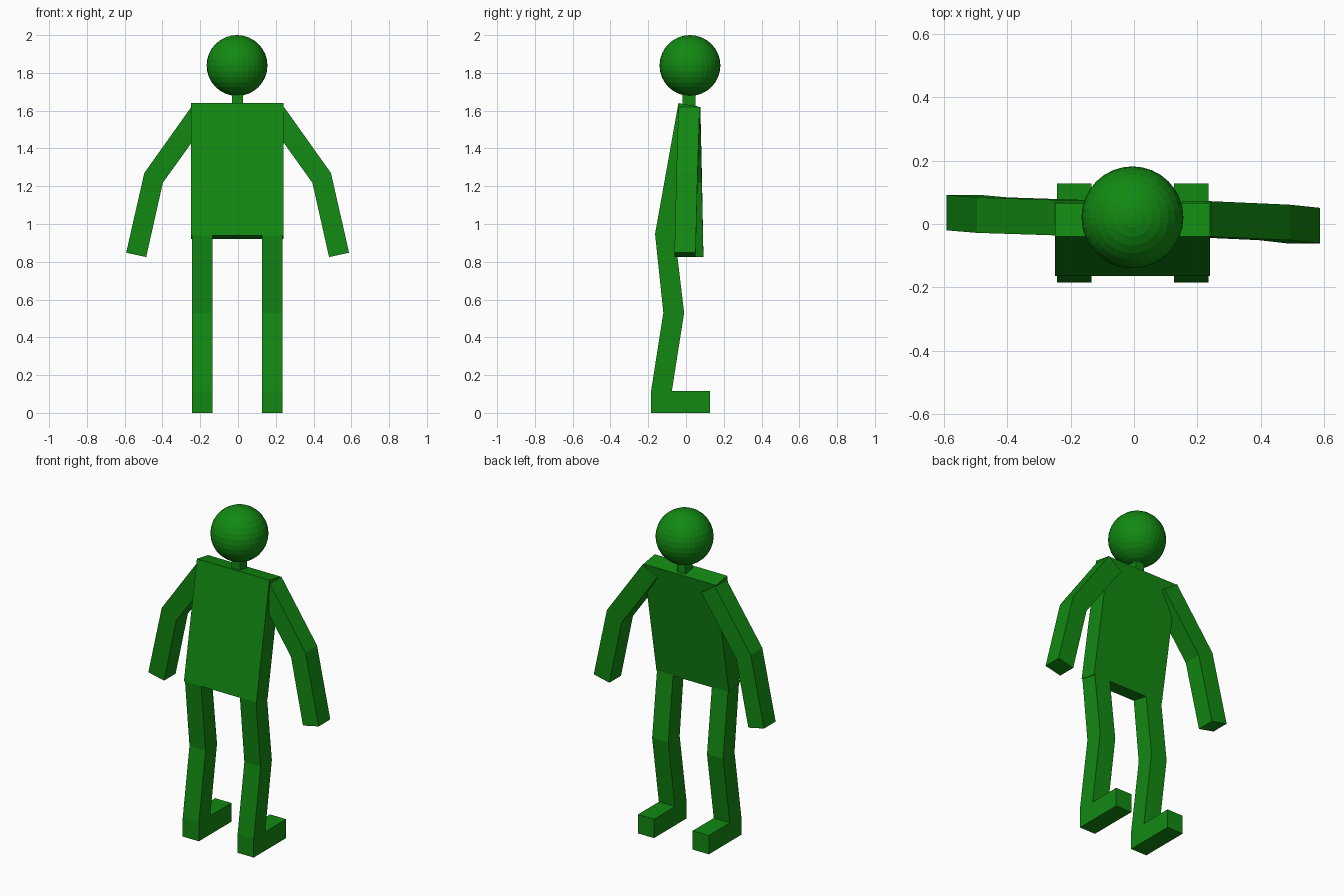
import bpy
import bmesh
from mathutils import Vector

if "Cube" in bpy.data.objects:
    bpy.data.objects.remove(bpy.data.objects["Cube"])

green = bpy.data.materials.new("leaf green")
green.diffuse_color = (0.006, 0.25, 0.006, 1)
green.use_nodes = True
green.node_tree.nodes["Principled BSDF"].inputs["Base Color"].default_value = green.diffuse_color


def finish(name, bm):
    bmesh.ops.recalc_face_normals(bm, faces=bm.faces)
    mesh = bpy.data.meshes.new(name)
    bm.to_mesh(mesh)
    bm.free()
    mesh.materials.append(green)
    obj = bpy.data.objects.new(name, mesh)
    bpy.context.collection.objects.link(obj)
    return obj


def limb(name, side_a, side_b):
    """Box strip through paired cross-sections: each side lists (front, back) edge points."""
    bm = bmesh.new()
    rings = []
    for (a0, a1), (b0, b1) in zip(side_a, side_b):
        rings.append([bm.verts.new(Vector(p)) for p in (a0, a1, b1, b0)])
    for r, s in zip(rings, rings[1:]):
        for i in range(4):
            j = (i + 1) % 4
            bm.faces.new((r[i], r[j], s[j], s[i]))
    bm.faces.new(rings[0])
    bm.faces.new(rings[-1][::-1])
    return finish(name, bm)


def side_extrusion(name, profile, x0, x1):
    """Extrude a (y, z) side profile from x0 to x1."""
    bm = bmesh.new()
    face = bm.faces.new([bm.verts.new((x0, y, z)) for y, z in profile])
    ext = bmesh.ops.extrude_face_region(bm, geom=[face])
    verts = [v for v in ext["geom"] if isinstance(v, bmesh.types.BMVert)]
    bmesh.ops.translate(bm, verts=verts, vec=(x1 - x0, 0, 0))
    return finish(name, bm)


# Leaning torso and short neck
side_extrusion("torso", [(-0.04, 1.64), (0.067, 1.622), (-0.058, 0.92), (-0.165, 0.94)], -0.25, 0.24)
side_extrusion("neck", [(-0.018, 1.60), (0.05, 1.60), (0.05, 1.70), (-0.018, 1.70)], -0.032, 0.026)

# Round faceted head
bm = bmesh.new()
bmesh.ops.create_uvsphere(bm, u_segments=32, v_segments=16, radius=0.161)
bmesh.ops.translate(bm, verts=bm.verts, vec=(-0.005, 0.021, 1.839))
finish("head", bm)

# Bent legs with feet
leg = [(-0.163, 0.94), (-0.12, 0.53), (-0.185, 0.115), (-0.185, 0), (0.128, 0),
       (0.128, 0.115), (-0.075, 0.115), (-0.01, 0.53), (-0.057, 0.925)]
side_extrusion("left_leg", leg, -0.244, -0.135)
side_extrusion("right_leg", leg, 0.127, 0.236)

# Bent arms: outer and inner edges at shoulder, elbow and hand, with a slight yaw
outer = [(0.243, 1.62), (0.492, 1.27), (0.588, 0.848)]
inner = [(0.152, 1.556), (0.394, 1.218), (0.482, 0.825)]
for name, sign, shift, depth in (("right_arm", 1, 0.0, (0.016, 0.005, -0.005)),
                                 ("left_arm", -1, 0.004, (0.02, 0.028, 0.036))):
    edges = []
    for edge in (outer, inner):
        edges.append([((sign * (x + shift), d - 0.056, z), (sign * (x + shift), d + 0.056, z))
                      for (x, z), d in zip(edge, depth)])
    limb(name, *edges)
